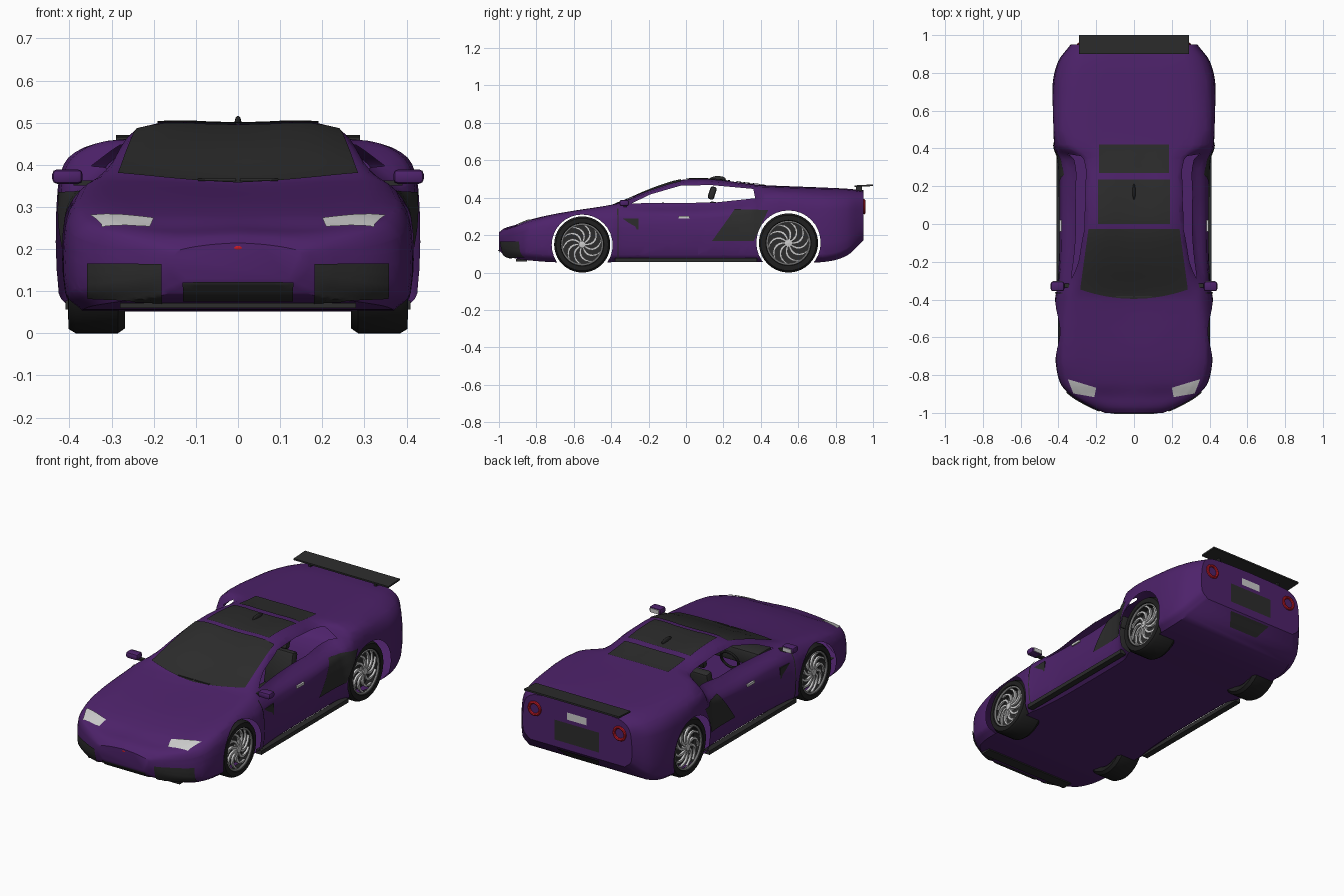
import bpy, bmesh, math
from mathutils import Vector, Matrix
from mathutils.bvhtree import BVHTree

if "Cube" in bpy.data.objects:
    bpy.data.objects.remove(bpy.data.objects["Cube"])

def material(name, *rgb):
    m = bpy.data.materials.new(name)
    m.use_nodes = True
    m.diffuse_color = (*rgb, 1)
    m.node_tree.nodes["Principled BSDF"].inputs["Base Color"].default_value = (*rgb, 1)
    return m

PURPLE = material("purple_paint", .075, .016, .145)
DARK = material("dark_trim", .025, .025, .025)
RUBBER = material("tyre_rubber", .014, .014, .014)
SILVER = material("silver", .6, .6, .6)
RED = material("red_lamp", .55, .01, .02)

def finish(name, bm, mat, both=False, recalc=True):
    """Turn a bmesh into a smooth object with sharp edges, optionally with a copy mirrored across x."""
    if recalc:
        bmesh.ops.recalc_face_normals(bm, faces=bm.faces[:])
    for side in (("left_", "right_") if both else ("",)):
        if side == "right_":
            bmesh.ops.scale(bm, vec=(-1, 1, 1), verts=bm.verts[:])
            bmesh.ops.reverse_faces(bm, faces=bm.faces[:])
        mesh = bpy.data.meshes.new(side + name)
        bm.to_mesh(mesh)
        mesh.materials.append(mat)
        mesh.shade_smooth()
        mesh.set_sharp_from_angle(angle=math.radians(32))
        bpy.context.collection.objects.link(bpy.data.objects.new(side + name, mesh))
    bm.free()

def place(pos, size=(1, 1, 1), tilt=0):
    return (Matrix.Translation(pos) @ Matrix.Rotation(math.radians(tilt), 4, "X")
            @ Matrix.Diagonal((*size, 1)))

def box(name, pos, size, mat, both=False, tilt=0, bevel=0):
    bm = bmesh.new()
    bmesh.ops.create_cube(bm, size=1, matrix=place(pos, size, tilt))
    if bevel:
        bmesh.ops.bevel(bm, geom=bm.edges[:], offset=bevel, segments=2, affect="EDGES", profile=.5)
    finish(name, bm, mat, both)

def ball(name, pos, size, mat):
    bm = bmesh.new()
    bmesh.ops.create_uvsphere(bm, u_segments=20, v_segments=12, radius=1, matrix=place(pos, size))
    finish(name, bm, mat)

def bridge(bm, rows, wrap):
    """Join rows of points with quads."""
    rows = [[bm.verts.new(p) for p in row] for row in rows]
    for p, q in zip(rows, rows[1:]):
        for j in range(len(p) if wrap else len(p) - 1):
            k = (j + 1) % len(p)
            bm.faces.new((p[j], p[k], q[k], q[j]))
    return rows

def circle(r, n, cx=0, cy=0):
    return [(cx + r * math.cos(math.tau * i / n), cy + r * math.sin(math.tau * i / n)) for i in range(n)]

def lathe(name, profile, centre, mat, axis="X", both=False, tilt=0):
    """Spin (radius, offset) points about an axis."""
    turn = place(centre, tilt=tilt) @ Matrix.Rotation(math.pi / 2, 4, "Y" if axis == "X" else "X")
    bm = bmesh.new()
    bridge(bm, [[turn @ Vector((*p, o)) for p in circle(r, 40)] for r, o in profile], True)
    bmesh.ops.remove_doubles(bm, verts=bm.verts[:], dist=.00001)
    finish(name, bm, mat, both)

def torus(name, centre, major, minor, mat, axis="X", both=False, tilt=0):
    ring = circle(minor, 8, major)
    lathe(name, ring + ring[:1], centre, mat, axis, both, tilt)

def smooth_path(ts, pts, steps=4):
    """Cubic interpolation through numbers at uneven parameters."""
    last = len(pts) - 1
    slope = []
    for i in range(last + 1):
        a, b = max(i - 1, 0), min(i + 1, last)
        slope.append((pts[b] - pts[a]) / (ts[b] - ts[a]))
    out = [pts[0]]
    for i in range(last):
        h = ts[i + 1] - ts[i]
        for u in [s / steps for s in range(1, steps + 1)]:
            w = u * u * (3 - 2 * u)
            out.append(pts[i] * (1 - w) + pts[i + 1] * w
                       + slope[i] * (h * u * (1 - u) ** 2) - slope[i + 1] * (h * u * u * (1 - u)))
    return out

# Body stations: y, floor z, half width, side top z, belt x, belt z, roof x, roof z, centre z
STATIONS = [
    (-1, .12, .15, .19, .13, .2, .07, .21, .215), (-.97, .09, .22, .2, .19, .22, .1, .232, .237),
    (-.91, .075, .325, .21, .3, .245, .15, .25, .255), (-.84, .065, .385, .23, .35, .27, .19, .28, .28),
    (-.7, .055, .41, .25, .375, .305, .22, .312, .312), (-.4, .055, .41, .28, .36, .35, .29, .362, .352),
    (-.34, .055, .4, .29, .355, .356, .29, .378, .374), (-.18, .055, .387, .3, .325, .36, .27, .436, .446),
    (-.02, .055, .385, .3, .31, .366, .243, .482, .492), (.15, .055, .385, .3, .31, .373, .235, .485, .493),
    (.34, .055, .39, .32, .32, .39, .24, .462, .475), (.42, .055, .42, .34, .395, .415, .31, .457, .467),
    (.72, .055, .425, .34, .39, .41, .3, .447, .455), (.86, .09, .395, .34, .36, .405, .27, .442, .448),
    (.95, .175, .33, .34, .31, .4, .25, .43, .44)]

def section(y, floor, w, side_z, bx, bz, rx, rz, top):
    pts = [(w - .04, floor), (w, floor + .04), (w, side_z), (bx, bz), (rx, rz), (0, top)]
    ts = [0]
    for a, b in zip(pts, pts[1:]):
        ts.append(ts[-1] + math.dist(a, b))
    xs, zs = (smooth_path(ts, c) for c in zip(*pts))
    half = list(zip(xs, zs))
    return [(x, y, z) for x, z in half] + [(-x, y, z) for x, z in reversed(half[:-1])]

def cut_hole(bm, outline, side):
    """Open a convex (y, z) outline in one flank by slicing along each of its edges."""
    inside = [f for f in bm.faces if f.calc_center_median().x * side > .22]
    middle = Vector((0, sum(p[0] for p in outline) / len(outline), sum(p[1] for p in outline) / len(outline)))
    for a, b in zip(outline, outline[1:] + outline[:1]):
        co, normal = Vector((0, *a)), Vector((0, b[1] - a[1], a[0] - b[0])).normalized()
        if (middle - co).dot(normal) < 0:
            normal.negate()
        geom = set(inside)
        for f in inside:
            geom.update(f.edges, f.verts)
        cut = bmesh.ops.bisect_plane(bm, geom=list(geom), dist=.00001, plane_co=co, plane_no=normal)["geom"]
        inside = [f for f in cut if isinstance(f, bmesh.types.BMFace)
                  and (f.calc_center_median() - co).dot(normal) > 0]
    bmesh.ops.delete(bm, geom=inside, context="FACES")

# Body shell with side windows and wheel arches opened
columns = list(zip(*STATIONS))
bm = bmesh.new()
rings = bridge(bm, [section(*s) for s in zip(*(smooth_path(columns[0], c) for c in columns))], True)
bm.faces.new(rings[0])
bm.faces.new(rings[-1])
bmesh.ops.recalc_face_normals(bm, faces=bm.faces[:])
skin = BVHTree.FromBMesh(bm)
WINDOW = [(-.29, .37), (-.19, .418), (-.03, .464), (.13, .468), (.36, .447), (.37, .397), (.15, .374)]
for outline in (WINDOW, circle(.163, 32, -.555, .147), circle(.172, 32, .548, .16)):
    for side in (1, -1):
        cut_hole(bm, outline, side)
finish("body_shell", bm, PURPLE, recalc=False)

RAYS = {"top": (lambda a, b: (a, b, 2), (0, 0, -1)), "front": (lambda a, b: (a, -2, b), (0, 1, 0)),
        "rear": (lambda a, b: (a, 2, b), (0, -1, 0)), "side": (lambda a, b: (2, a, b), (-1, 0, 0))}

def panel(name, view, corners, mat, both=False, bow=0, n=16):
    """Thin sheet laid on the body: a four-cornered outline projected from one side."""
    start, way = RAYS[view][0], Vector(RAYS[view][1])
    c = [Vector(p) for p in corners]
    grid = [[] for i in range(n + 1)]
    for i, line in enumerate(grid):
        for u in [j / n for j in range(n + 1)]:
            p = c[0].lerp(c[1], u).lerp(c[3].lerp(c[2], u), i / n)
            origin = Vector(start(p.x, p.y + bow * i / n * 4 * u * (1 - u)))
            hit, normal = skin.ray_cast(origin, way)[:2]
            if hit is None:
                hit, normal = skin.find_nearest(origin + way * 1.6)[:2]
            line.append(hit + normal * .005)
    bm = bmesh.new()
    bridge(bm, grid, False)
    bm.normal_update()
    if sum(f.normal.dot(way) for f in bm.faces) > 0:
        bmesh.ops.reverse_faces(bm, faces=bm.faces[:])
    finish(name, bm, mat, both, recalc=False)

def rect(half, low, high):
    return [(-half, high), (half, high), (half, low), (-half, low)]

# Glass, lamps, grilles and vents
panel("windshield", "top", [(-.24, -.025), (.24, -.025), (.285, -.345), (-.285, -.345)], DARK, bow=-.05)
panel("roof_panel", "top", rect(.19, 0, .235), DARK)
panel("rear_window", "top", rect(.185, .27, .42), DARK)
panel("headlight", "top", [(.35, -.82), (.2, -.865), (.21, -.915), (.32, -.895)], SILVER, True)
panel("bumper_intake", "front", [(.18, .165), (.355, .165), (.355, .085), (.18, .075)], DARK, True)
panel("centre_grille", "front", rect(.13, .08, .122), DARK)
panel("side_intake", "side", [(.26, .335), (.44, .335), (.365, .17), (.14, .17)], DARK, True)
panel("door_seam", "side", [(-.368, .34), (-.362, .34), (-.362, .08), (-.368, .08)], DARK, True)
panel("rear_grille", "rear", rect(.135, .215, .325), DARK)
panel("rear_plate", "rear", rect(.06, .345, .385), SILVER)
panel("diffuser", "rear", [(-.13, .168), (.13, .168), (.09, .11), (-.09, .11)], DARK)
torus("tail_lamp", (.26, .952, .352), .033, .008, RED, "Y", True)
ball("nose_oval_rim", (0, -.996, .203), (.024, .004, .011), SILVER)
ball("nose_oval", (0, -.996, .203), (.016, .005, .007), RED)
# Trim
box("sill", (.393, 0, .067), (.034, .76, .022), DARK, True)
box("fender_vent", (.385, -.31, .26), (.03, .11, .06), DARK, True)
box("splitter", (0, -.88, .066), (.56, .06, .012), DARK)
box("door_handle", (.388, -.01, .295), (.012, .06, .013), SILVER, True)
box("mirror_stalk", (.365, -.325, .357), (.05, .02, .012), DARK, True)
box("mirror", (.405, -.33, .372), (.072, .05, .034), PURPLE, True, bevel=.011)
box("mirror_glass", (.405, -.303, .372), (.052, .004, .022), SILVER, True)
box("wiper", (.05, -.385, .364), (.09, .008, .006), DARK, True)
ball("roof_fin", (0, .17, .5), (.008, .042, .016), DARK)
box("rear_wing", (0, .95, .464), (.58, .1, .009), DARK, tilt=3)
box("wing_post", (.2, .925, .447), (.012, .03, .036), DARK, True)
# Cabin
box("seat_cushion", (.17, .02, .17), (.16, .2, .06), DARK, True, bevel=.015)
box("seat_back", (.17, .13, .28), (.16, .05, .2), DARK, True, tilt=-12, bevel=.015)
box("headrest", (.17, .14, .425), (.09, .035, .07), DARK, True, tilt=-18, bevel=.012)
box("dashboard", (0, -.28, .31), (.58, .12, .08), DARK, bevel=.015)
torus("steering_wheel", (-.17, -.14, .32), .052, .007, DARK, "Y", tilt=-20)
# Wheels with swirled spokes
for end, y, r in (("front", -.555, .15), ("rear", .548, .158)):
    rim = r * .72
    centre = (0, y, r)
    lathe(end + "_tyre", [(rim, .39), (rim, .28), (r - .012, .268), (r, .285), (r, .385), (r - .01, .402),
                          (rim + .008, .403), (rim, .39)], centre, RUBBER, both=True)
    lathe(end + "_wheel_dish", [(rim + .002, .39), (rim, .35), (.001, .345)], centre, DARK, both=True)
    torus(end + "_rim", (.395, y, r), rim, .005, SILVER, both=True)
    lathe(end + "_hub", [(.001, .4), (.018, .398), (.022, .37)], centre, SILVER, both=True)
    bm = bmesh.new()
    for s in range(10):
        strip = []
        for t in [i / 6 for i in range(7)]:
            d = .018 + (rim - .018) * t
            angles = [math.tau * s / 10 + .9 * t * t + k * (.005 + .005 * t) / d for k in (-1, 1)]
            (a, b), (e, f) = [(y + d * math.cos(v), r + d * math.sin(v)) for v in angles]
            x = .394 - .008 * t
            strip.append([(x, a, b), (x, e, f), (x - .012, e, f), (x - .012, a, b)])
        bridge(bm, strip, True)
    finish(end + "_spokes", bm, SILVER, True)
